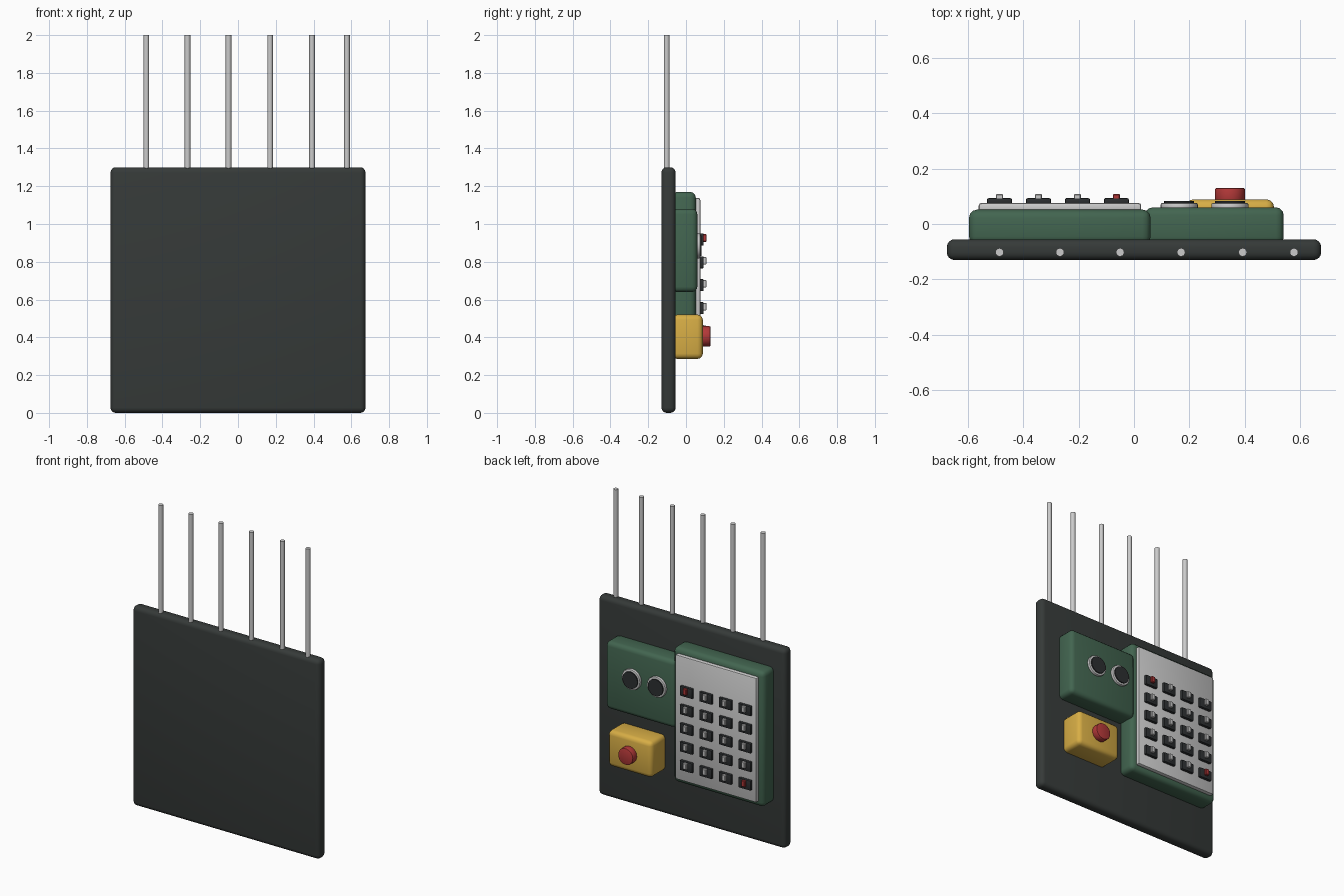
import bpy, bmesh, math
from mathutils import Matrix, Vector

if "Cube" in bpy.data.objects:
    bpy.data.objects.remove(bpy.data.objects["Cube"])


def colour(name, rgb):
    m = bpy.data.materials.new(name)
    m.diffuse_color = (*rgb, 1)
    m.use_nodes = True
    m.node_tree.nodes["Principled BSDF"].inputs["Base Color"].default_value = m.diffuse_color
    return m


CHARCOAL = colour("charcoal", (0.036, 0.042, 0.040))
GREEN = colour("green", (0.055, 0.13, 0.08))
YELLOW = colour("yellow", (0.68, 0.42, 0.06))
RED = colour("red", (0.45, 0.04, 0.04))
BLACK = colour("black", (0.025, 0.028, 0.03))


def finish(name, bm, mat):
    me = bpy.data.meshes.new(name)
    bm.to_mesh(me)
    bm.free()
    ob = bpy.data.objects.new(name, me)
    bpy.context.collection.objects.link(ob)
    if mat:
        me.materials.append(mat)
    bpy.ops.object.select_all(action='DESELECT')
    ob.select_set(True)
    bpy.context.view_layer.objects.active = ob
    bpy.ops.object.shade_smooth_by_angle(angle=math.radians(35))
    return ob


def box(name, x, y, z, mat=None, r=0.0, seg=3):
    """Box from (min, max) pairs, edges rounded by r."""
    bm = bmesh.new()
    bmesh.ops.create_cube(bm, size=1)
    bmesh.ops.scale(bm, vec=(x[1] - x[0], y[1] - y[0], z[1] - z[0]), verts=bm.verts)
    bmesh.ops.translate(bm, vec=(sum(x) / 2, sum(y) / 2, sum(z) / 2), verts=bm.verts)
    if r:
        bmesh.ops.bevel(bm, geom=bm.edges[:], offset=r, segments=seg,
                        profile=0.5, affect='EDGES', clamp_overlap=True)
    return finish(name, bm, mat)


def cylinder(name, a, b, radius, mat=None, r=0.0, sides=32):
    """Cylinder from point a to point b, rims rounded by r."""
    a, b = Vector(a), Vector(b)
    bm = bmesh.new()
    bmesh.ops.create_cone(bm, cap_ends=True, segments=sides, radius1=radius,
                          radius2=radius, depth=(b - a).length)
    if r:
        rims = [e for e in bm.edges if abs(e.verts[0].co.z - e.verts[1].co.z) < 1e-6]
        bmesh.ops.bevel(bm, geom=rims, offset=r, segments=2, profile=0.5, affect='EDGES')
    rot = Vector((0, 0, 1)).rotation_difference(b - a).to_matrix().to_4x4()
    bmesh.ops.transform(bm, matrix=Matrix.Translation((a + b) / 2) @ rot, verts=bm.verts)
    return finish(name, bm, mat)


# Backing board
box("backing_board", (-0.675, 0.675), (-0.13, -0.055), (0, 1.30), CHARCOAL, 0.028, 4)

# Conduit pipes rising from the top edge
for i, x in enumerate((-0.485, -0.267, -0.05, 0.17, 0.392, 0.577)):
    cylinder(f"conduit_{i + 1}", (x, -0.102, 1.27), (x, -0.102, 2.0), 0.015, sides=16)

# Breaker cabinet with grey face plate
box("breaker_cabinet", (-0.595, 0.06), (-0.075, 0.052), (0.29, 1.17), GREEN, 0.03)
box("breaker_plate", (-0.56, 0.026), (0.04, 0.076), (0.325, 1.137), None, 0.01, 2)

# Breaker switches: 4 columns by 5 rows, two of them red
for row in range(5):
    for col in range(4):
        x, z = -0.485 + 0.1405 * col, 0.918 - 0.121 * row
        n = f"{row + 1}_{col + 1}"
        box(f"breaker_body_{n}", (x - 0.045, x + 0.045), (0.07, 0.093),
            (z - 0.032, z + 0.032), BLACK, 0.005, 2)
        red = (row, col) in ((0, 3), (4, 0))
        box(f"breaker_lever_{n}", (x - 0.013, x + 0.013), (0.085, 0.108),
            (z - 0.012, z + 0.028), RED if red else None, 0.003, 1)

# Meter box with two dials
box("meter_box", (0.04, 0.54), (-0.075, 0.06), (0.64, 1.08), GREEN, 0.028)
for side, x in (("inner", 0.163), ("outer", 0.346)):
    cylinder(f"dial_bezel_{side}", (x, 0.05, 0.885), (x, 0.076, 0.885), 0.067, None, 0.006)
    cylinder(f"dial_face_{side}", (x, 0.06, 0.885), (x, 0.083, 0.885), 0.054, BLACK)

# Emergency stop box and push button
box("stop_box", (0.187, 0.505), (-0.075, 0.089), (0.286, 0.52), YELLOW, 0.028)
cylinder("stop_button", (0.346, 0.08, 0.405), (0.346, 0.13, 0.405), 0.054, RED, 0.006)
